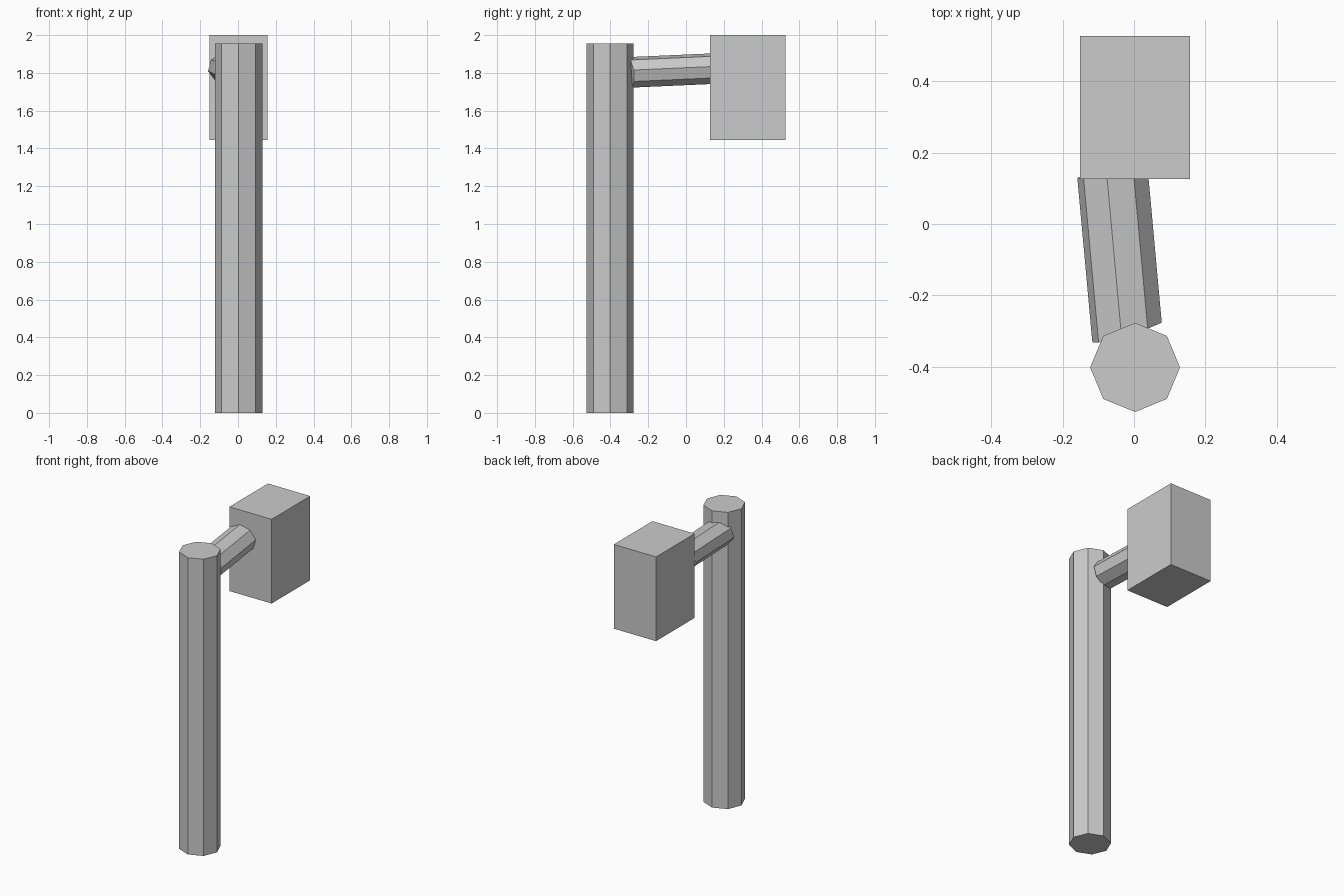
import bpy, bmesh
from math import radians
from mathutils import Matrix, Vector

if "Cube" in bpy.data.objects:
    bpy.data.objects.remove(bpy.data.objects["Cube"])


def add_object(name, bm):
    bmesh.ops.recalc_face_normals(bm, faces=bm.faces)
    mesh = bpy.data.meshes.new(name)
    bm.to_mesh(mesh)
    bm.free()
    obj = bpy.data.objects.new(name, mesh)
    bpy.context.collection.objects.link(obj)
    return obj


def prism(name, start, end, side_a, side_b, spin=0.0):
    """Octagonal bar from start to end; side_a and side_b span its section."""
    start, end = Vector(start), Vector(end)
    cols = [Vector(side_a), Vector(side_b), end - start]
    frame = Matrix(cols).transposed().to_4x4()
    frame.translation = (start + end) / 2
    bm = bmesh.new()
    bmesh.ops.create_cone(bm, cap_ends=True, segments=8, radius1=1, radius2=1,
                          depth=1, matrix=frame @ Matrix.Rotation(spin, 4, 'Z'))
    return add_object(name, bm)


def box(name, low, high):
    low, high = Vector(low), Vector(high)
    bm = bmesh.new()
    bmesh.ops.create_cube(bm, size=1, matrix=Matrix.Translation((low + high) / 2)
                          @ Matrix.Diagonal((*(high - low), 1)))
    return add_object(name, bm)


# Upright pole
prism("pole", (0.003, -0.402, 0), (0.003, -0.402, 1.955),
      (0.126, 0, 0), (0, 0.125, 0))

# Slightly skewed, tilted arm reaching from the pole into the box
prism("arm", (-0.0195, -0.304, 1.8025), (-0.0615, 0.156, 1.823),
      (0.0985, 0.029, 0), (0, -0.008, 0.0815), radians(9))

# Hanging box
box("head_box", (-0.151, 0.126, 1.445), (0.157, 0.527, 2.0))
